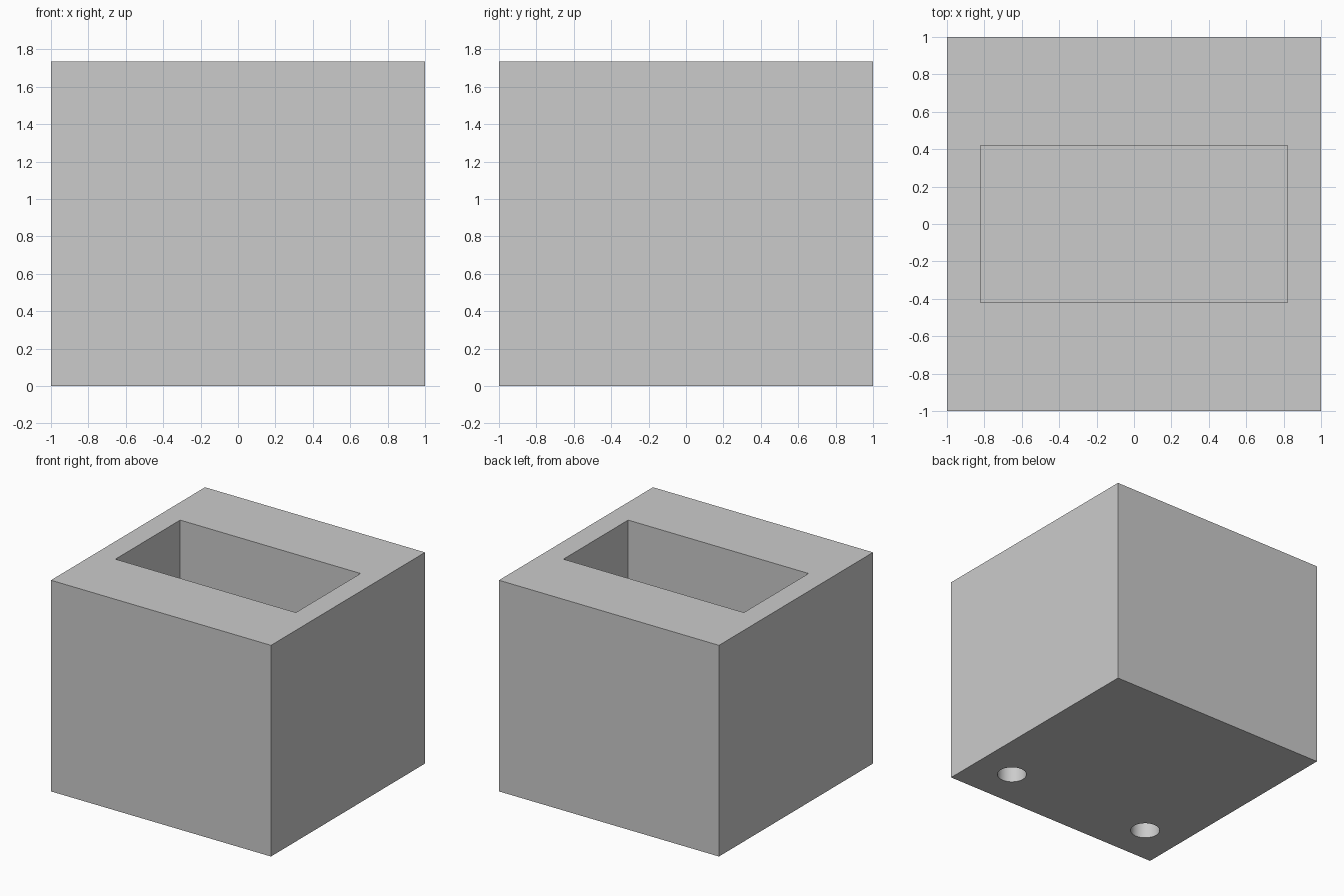
import bpy

HEIGHT = 1.735

cube = bpy.data.objects.get("Cube")
if cube:
    bpy.data.objects.remove(cube, do_unlink=True)

# Plain grey
grey = bpy.data.materials.new("plain grey")
grey.use_nodes = True
colour = (0.6, 0.6, 0.6, 1)
grey.diffuse_color = colour
grey.node_tree.nodes["Principled BSDF"].inputs["Base Color"].default_value = colour


def box(name, size, bottom):
    bpy.ops.mesh.primitive_cube_add(size=1, location=(0, 0, bottom + size[2] / 2))
    obj = bpy.context.object
    obj.name = name
    obj.scale = size
    bpy.ops.object.transform_apply(location=True, scale=True)
    obj.data.materials.append(grey)
    return obj


def cut(target, cutter):
    mod = target.modifiers.new(cutter.name, "BOOLEAN")
    mod.operation = "DIFFERENCE"
    mod.solver = "EXACT"
    mod.object = cutter
    bpy.context.view_layer.objects.active = target
    bpy.ops.object.modifier_apply(modifier=mod.name)
    bpy.data.objects.remove(cutter, do_unlink=True)


# Solid block with a rectangular pocket open at the top
block = box("block", (2, 2, HEIGHT), 0)
cut(block, box("pocket_cutter", (1.64, 0.84, HEIGHT), 0.2))

# Two blind round holes in the underside, along the front
for side in (-1, 1):
    bpy.ops.mesh.primitive_cylinder_add(
        vertices=32, radius=0.112, depth=1.2, location=(side * 0.67, -0.665, 0))
    hole = bpy.context.object
    hole.name = "hole_cutter"
    hole.data.materials.append(grey)
    cut(block, hole)

# Smooth hole walls, crisp block edges
bpy.ops.object.select_all(action="DESELECT")
block.select_set(True)
bpy.context.view_layer.objects.active = block
bpy.ops.object.shade_smooth_by_angle()
